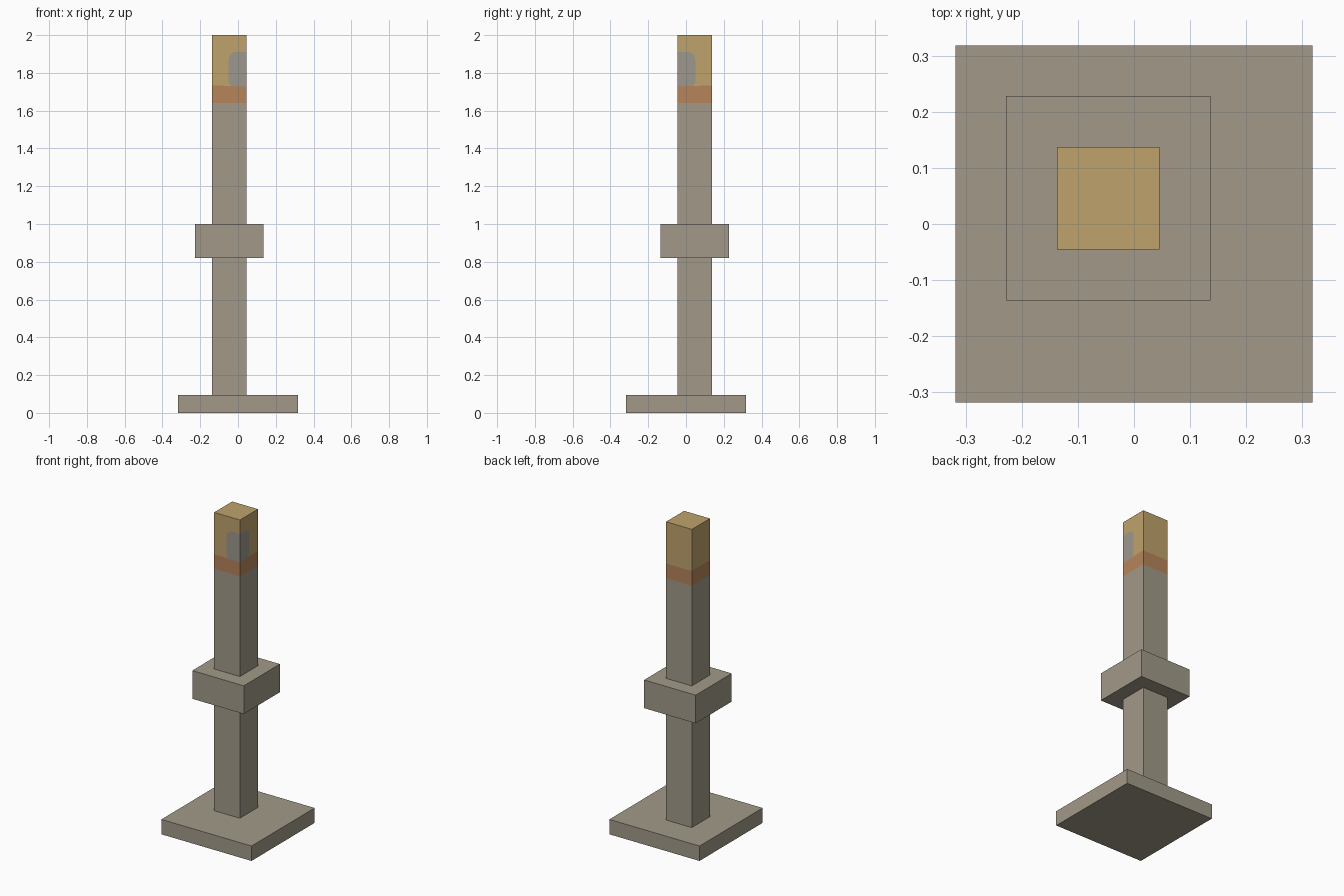
import bpy
import bmesh
import math

cube = bpy.data.objects.get("Cube")
if cube:
    bpy.data.objects.remove(cube, do_unlink=True)


def material(name, rgb):
    """Flat material from an 8-bit display colour."""
    lin = [((c / 255 + 0.055) / 1.055) ** 2.4 for c in rgb] + [1.0]
    mat = bpy.data.materials.new(name)
    mat.use_nodes = True
    mat.diffuse_color = lin
    mat.node_tree.nodes["Principled BSDF"].inputs["Base Color"].default_value = lin
    return mat


stone = material("stone grey", (162, 154, 137))
orange = material("burnt orange", (182, 133, 91))
gold = material("gold", (191, 163, 108))
slate = material("slate grey", (158, 153, 141))


def finish(bm, name, mats):
    bmesh.ops.remove_doubles(bm, verts=bm.verts, dist=1e-5)
    bmesh.ops.recalc_face_normals(bm, faces=bm.faces)
    mesh = bpy.data.meshes.new(name)
    bm.to_mesh(mesh)
    bm.free()
    for m in mats:
        mesh.materials.append(m)
    obj = bpy.data.objects.new(name, mesh)
    bpy.context.collection.objects.link(obj)


def slab(name, centre, width, z0, z1):
    bm = bmesh.new()
    bmesh.ops.create_cube(bm, size=1)
    bmesh.ops.scale(bm, vec=(width, width, z1 - z0), verts=bm.verts)
    bmesh.ops.translate(bm, vec=(*centre, (z0 + z1) / 2), verts=bm.verts)
    finish(bm, name, [stone])


AXIS = (-0.046, 0.046)
slab("base_plate", (0, 0), 0.637, 0, 0.095)
slab("collar", AXIS, 0.364, 0.82, 1.0)

# Column: four sides in stacked bands, with a patch wrapped around one corner
W = 0.182
BOTTOM, BAND, CAP_CORNER, CAP, TOP = 0.095, 1.64, 1.728, 1.734, 2.0
PATCH_W, PATCH_TOP, RADIUS = 0.094, 1.911, 0.04
bm = bmesh.new()


def side(corner, direction):
    """Return a function adding a face in (distance from corner, height)."""
    def add(points, index):
        verts = [bm.verts.new((corner[0] + direction[0] * u,
                               corner[1] + direction[1] * u, z))
                 for u, z in points]
        bm.faces.new(verts).material_index = index
    return add


x0, y0 = AXIS[0] + W / 2, AXIS[1] - W / 2
x1, y1 = x0 - W, y0 + W

# Painted sides next to the patch corner
foot_u = PATCH_W - 0.012
foot = (foot_u, CAP_CORNER + (CAP - CAP_CORNER) * foot_u / W)
arc = [(PATCH_W - RADIUS + RADIUS * math.cos(a), PATCH_TOP - RADIUS + RADIUS * math.sin(a))
       for a in (math.pi / 2 * i / 6 for i in range(7))]
outline = [foot, (PATCH_W, CAP + 0.016)] + arc + [(0, PATCH_TOP)]
for direction in ((0, 1), (-1, 0)):
    add = side((x0, y0), direction)
    add([(0, BOTTOM), (W, BOTTOM), (W, BAND), (0, BAND)], 0)
    add([(0, BAND), (W, BAND), (W, CAP), foot, (0, CAP_CORNER)], 1)
    add([(0, CAP_CORNER)] + outline, 3)
    add([(W, CAP), (W, TOP), (0, TOP)] + outline[::-1], 2)

# Plain sides
for direction in ((0, -1), (1, 0)):
    add = side((x1, y1), direction)
    levels = (BOTTOM, BAND, CAP, TOP)
    for i in range(3):
        lo, hi = levels[i], levels[i + 1]
        add([(0, lo), (W, lo), (W, hi), (0, hi)], i)

# End caps
for z, index in ((BOTTOM, 0), (TOP, 2)):
    ring = [(x0, y0), (x0, y1), (x1, y1), (x1, y0)]
    bm.faces.new([bm.verts.new((x, y, z)) for x, y in ring]).material_index = index

finish(bm, "column", [stone, orange, gold, slate])
